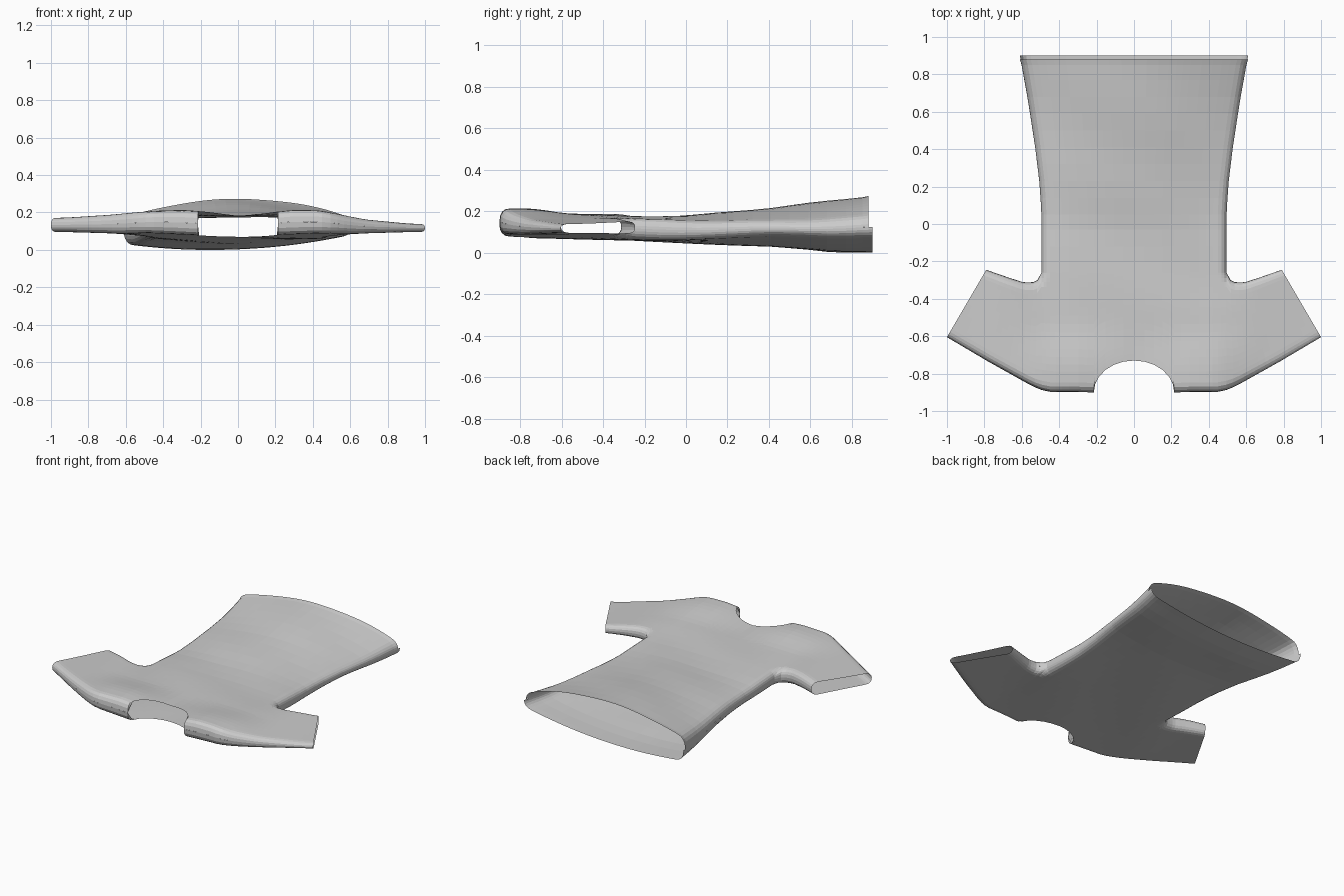
import bpy, bmesh, math
from mathutils import Vector

if "Cube" in bpy.data.objects:
    bpy.data.objects.remove(bpy.data.objects["Cube"])

# Seams where front and back sheets join (right half, mirrored for the left)
SHOULDER = [(.215, -.9), (.45, -.897), (.505, -.885), (.56, -.858), (.78, -.735), (1, -.605)]
UNDERARM = [(.495, -.26), (.507, -.295), (.54, -.312), (.59, -.312), (.66, -.29), (.79, -.245)]
SIDE = [(.495, -.26), (.495, -.1), (.495, .05), (.503, .2), (.527, .4), (.565, .65), (.61, .9)]
SEAMS = [(Vector((*a, 0)), Vector((*b, 0)))
         for line in (SHOULDER, UNDERARM, SIDE) for a, b in zip(line, line[1:])]


def curve(points, v):
    """Piecewise linear lookup."""
    if v <= points[0][0]:
        return points[0][1]
    for (a, fa), (b, fb) in zip(points, points[1:]):
        if v <= b:
            return fa + (fb - fa) * (v - a) / (b - a)
    return points[-1][1]


def along(line, t):
    """Point at a fraction of the x range of a line."""
    x = line[0][0] + (line[-1][0] - line[0][0]) * t
    return x, curve(line, x)


def smooth(a, b, v):
    t = min(1, max(0, (v - a) / (b - a)))
    return t * t * (3 - 2 * t)


def seam_distance(x, y):
    p = Vector((abs(x), y, 0))
    best = 9
    for a, b in SEAMS:
        d = b - a
        t = min(1, max(0, (p - a).dot(d) / d.length_squared))
        best = min(best, (p - a - d * t).length)
    return best


TOP = [(-.9, .19), (-.7, .19), (-.5, .188), (-.2, .182), (0, .183), (.4, .22), (.9, .28)]
BOTTOM = [(-.9, .084), (-.6, .075), (-.3, .064), (0, .053), (.4, .038), (.72, .008), (.9, .01)]


def height(x, y, side):
    """Height of the top (+1) or bottom (-1) cloth sheet."""
    half = curve([(b, a) for a, b in SIDE], y)
    s = max(-1, min(1, x / half))
    hem = smooth(-.25, .9, y)
    top = curve(TOP, y) - (.015 + .09 * hem) * s * s * smooth(-.5, -.1, y)
    top += .028 * min(1, abs(x) / .3) * smooth(-.5, -.8, y)
    low = curve(BOTTOM, y) + (.012 + .04 * hem) * s * s + .025 * hem * s
    # soft folds in the cloth
    top += .004 * math.sin(9 * x + 8 * y) * math.cos(5 * y - 3 * x)
    low += .003 * math.sin(8 * x - 6 * y) * smooth(.85, .5, y)
    # flatter, slightly uneven sleeves
    k = smooth(.4, .72, abs(x)) * smooth(-.05, -.3, y)
    out = smooth(.6, 1, abs(x))
    sleeve_top = .195 - .018 * out if x < 0 else .17 - .026 * out
    top += (sleeve_top - top) * k
    low += (.094 + .008 * out - low) * k
    edge = (top + low) / 2
    d = min(1, seam_distance(x, y) / .05)
    f = (1 - (1 - d) ** 2.4) ** (1 / 2.4)
    return edge + ((top if side > 0 else low) - edge) * f


bm = bmesh.new()


def patch(rows):
    """Make matching top and bottom sheets from rows of plan points."""
    for side in (1, -1):
        grid = [[bm.verts.new((x, y - (.02 if side > 0 and y > .899 else 0), height(x, y, side)))
                 for x, y in row] for row in rows]
        for r0, r1 in zip(grid, grid[1:]):
            for q in zip(r0, r0[1:], r1[1:], r1):
                f = bm.faces.new(q)
                f.normal_update()
                if f.normal.z * side < 0:
                    f.normal_flip()


w0 = SIDE[0][0]
neck = .215 / w0
half_cols = [neck * math.sin(i * math.pi / 12) for i in range(7)]
half_cols += [.5, .6, .7, .78, .85, .905, .945, .973, .99, .998, 1]
cols = [-c for c in half_cols[:0:-1]] + half_cols
steps = [(1 - math.cos(math.pi * i / 22)) / 2 for i in range(23)]

# Torso, from armpits to open hem
ys = [-.26, -.2, -.12, -.03, .05, .14, .23, .32, .41, .5, .59, .68, .77, .85, .9]
patch([[(c * curve([(b, a) for a, b in SIDE], y), y) for c in cols] for y in ys])

# Yoke with scooped neck opening
yoke = []
for c in cols:
    x = c * w0
    if abs(c) < neck - 1e-6:
        y0 = -.9 + .17 * math.sqrt(1 - (c / neck) ** 2)
    else:
        y0 = curve(SHOULDER, abs(x))
    yoke.append([(x, y0 + (-.26 - y0) * t) for t in steps])
patch(yoke)

# Sleeves, open at the cuffs
outer = [(w0, curve(SHOULDER, w0))] + [p for p in SHOULDER if p[0] > w0]
for sx in (1, -1):
    rows = []
    for i in range(15):
        t = i / 14
        (px, py), (qx, qy) = along(outer, t), along(UNDERARM, t)
        rows.append([(sx * (px + (qx - px) * s), py + (qy - py) * s) for s in steps])
    patch(rows)

bmesh.ops.remove_doubles(bm, verts=bm.verts, dist=.0003)
mesh = bpy.data.meshes.new("shirt")
bm.to_mesh(mesh)
bm.free()

# Centre the cloth and rest it on the ground
low = min(v.co.z for v in mesh.vertices)
for v in mesh.vertices:
    v.co.z -= low
shirt = bpy.data.objects.new("shirt", mesh)
bpy.context.collection.objects.link(shirt)
